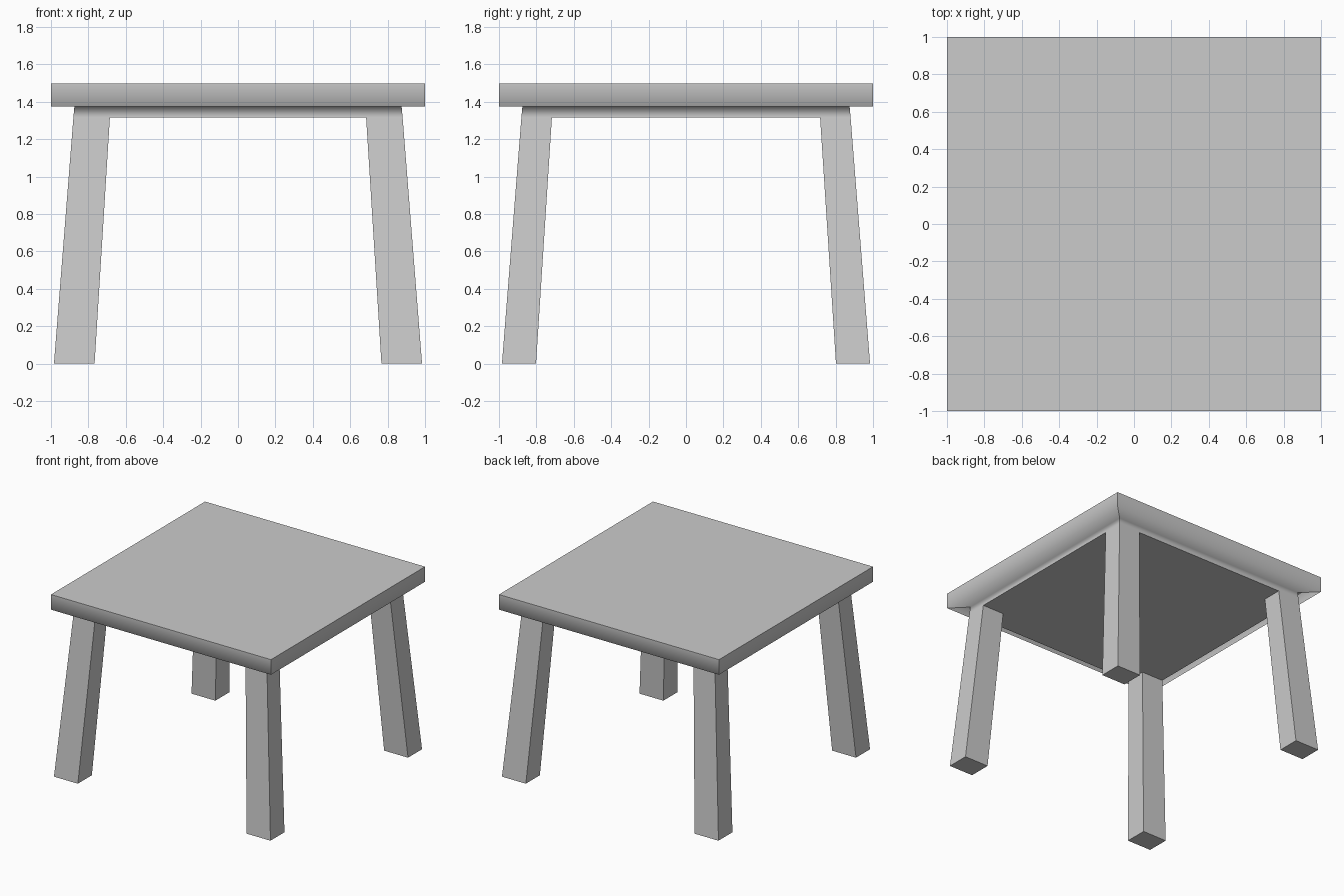
import bpy, bmesh

if "Cube" in bpy.data.objects:
    bpy.data.objects.remove(bpy.data.objects["Cube"])

TOP_Z, LEDGE_Z, PANEL_Z = 1.498, 1.374, 1.317


def finish(bm, name):
    bmesh.ops.recalc_face_normals(bm, faces=bm.faces)
    mesh = bpy.data.meshes.new(name)
    bm.to_mesh(mesh)
    bm.free()
    obj = bpy.data.objects.new(name, mesh)
    bpy.context.collection.objects.link(obj)
    return obj


def ring(bm, x0, x1, y0, y1, z):
    return [bm.verts.new(p) for p in
            ((x0, y0, z), (x1, y0, z), (x1, y1, z), (x0, y1, z))]


def bridge(bm, a, b):
    for i in range(4):
        j = (i + 1) % 4
        bm.faces.new((a[i], a[j], b[j], b[i]))


# Table top: slab, stepped underside ledge and shallow apron
bm = bmesh.new()
rings = [ring(bm, -w, w, -w, w, z) for w, z in
         ((1, TOP_Z), (1, LEDGE_Z), (0.875, LEDGE_Z), (0.88, PANEL_Z))]
for a, b in zip(rings, rings[1:]):
    bridge(bm, a, b)
bm.faces.new(rings[0])
bm.faces.new(rings[-1])
for f in bm.faces:
    f.smooth = True
# Only the ledge edges blend softly; every other edge stays crisp
soft = rings[1:3]
for e in bm.edges:
    e.smooth = any(all(v in r for v in e.verts) for r in soft)
finish(bm, "table_top")

# Legs: splayed, slightly thicker at the foot, open where they meet the apron
for side_x, x_name in ((-1, "left"), (1, "right")):
    for side_y, y_name in ((-1, "front"), (1, "back")):
        bm = bmesh.new()
        upper = ring(bm, side_x * 0.685, side_x * 0.88,
                     side_y * 0.717, side_y * 0.88, PANEL_Z)
        foot = ring(bm, side_x * 0.767, side_x * 0.984,
                    side_y * 0.802, side_y * 0.984, 0)
        bridge(bm, upper, foot)
        bm.faces.new(foot)
        finish(bm, f"{y_name}_{x_name}_leg")
